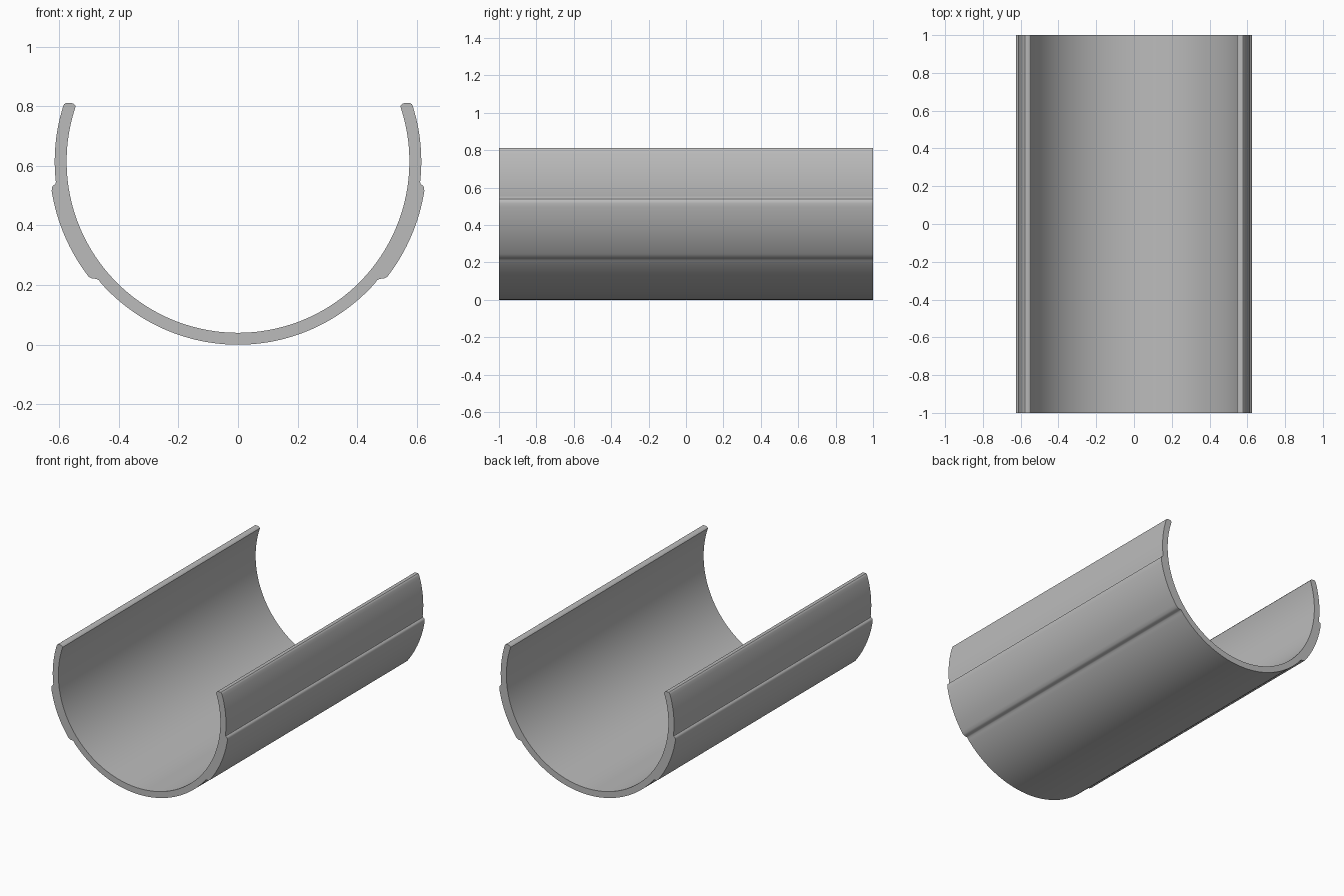
import bpy, bmesh
from math import radians, cos, sin

cube = bpy.data.objects.get("Cube")
if cube:
    bpy.data.objects.remove(cube, do_unlink=True)

CENTRE_Z = 0.615
OUTER, INNER, PAD = 0.615, 0.575, 0.633
HALF_LENGTH = 1.0


def arc(radius, start, end, steps):
    """Points on a circle about the trough axis, angles in degrees from +x."""
    angles = [radians(start + (end - start) * i / steps) for i in range(steps + 1)]
    return [(radius * cos(a), CENTRE_Z + radius * sin(a)) for a in angles]


# Half profile: outer wall from the bottom, raised side pad, lip, inner wall
half = arc(OUTER, -90, -41.5, 24)
half += [(0.467, 0.217), (0.475, 0.221), (0.489, 0.222), (0.495, 0.225)]
half += arc(PAD, -37.7, -9, 16)
half += [(0.624, 0.527), (0.621, 0.533), (0.613, 0.539), (0.611, 0.546)]
half += arc(OUTER, -5.5, 17.6, 12)
half += [(0.583, 0.807), (0.578, 0.811), (0.559, 0.811), (0.551, 0.808)]
half += arc(INNER, 18.8, -90, 54)

# Mirror to a closed loop, skipping the two points on the centre plane
profile = half + [(-x, z) for x, z in reversed(half[1:-1])]

# Extrude the profile along y
bm = bmesh.new()
face = bm.faces.new([bm.verts.new((x, -HALF_LENGTH, z)) for x, z in profile])
result = bmesh.ops.extrude_face_region(bm, geom=[face], use_keep_orig=True)
moved = [v for v in result["geom"] if isinstance(v, bmesh.types.BMVert)]
bmesh.ops.translate(bm, verts=moved, vec=(0, 2 * HALF_LENGTH, 0))
bmesh.ops.recalc_face_normals(bm, faces=bm.faces)
mesh = bpy.data.meshes.new("open_trough")
bm.to_mesh(mesh)
bm.free()

# Plain grey material
grey = bpy.data.materials.new("plain grey")
grey.use_nodes = True
colour = (0.5, 0.5, 0.5, 1)
grey.diffuse_color = colour
grey.node_tree.nodes["Principled BSDF"].inputs["Base Color"].default_value = colour
mesh.materials.append(grey)

trough = bpy.data.objects.new("open_trough", mesh)
bpy.context.collection.objects.link(trough)
bpy.ops.object.select_all(action="DESELECT")
trough.select_set(True)
bpy.context.view_layer.objects.active = trough
bpy.ops.object.shade_smooth_by_angle(angle=radians(30))
